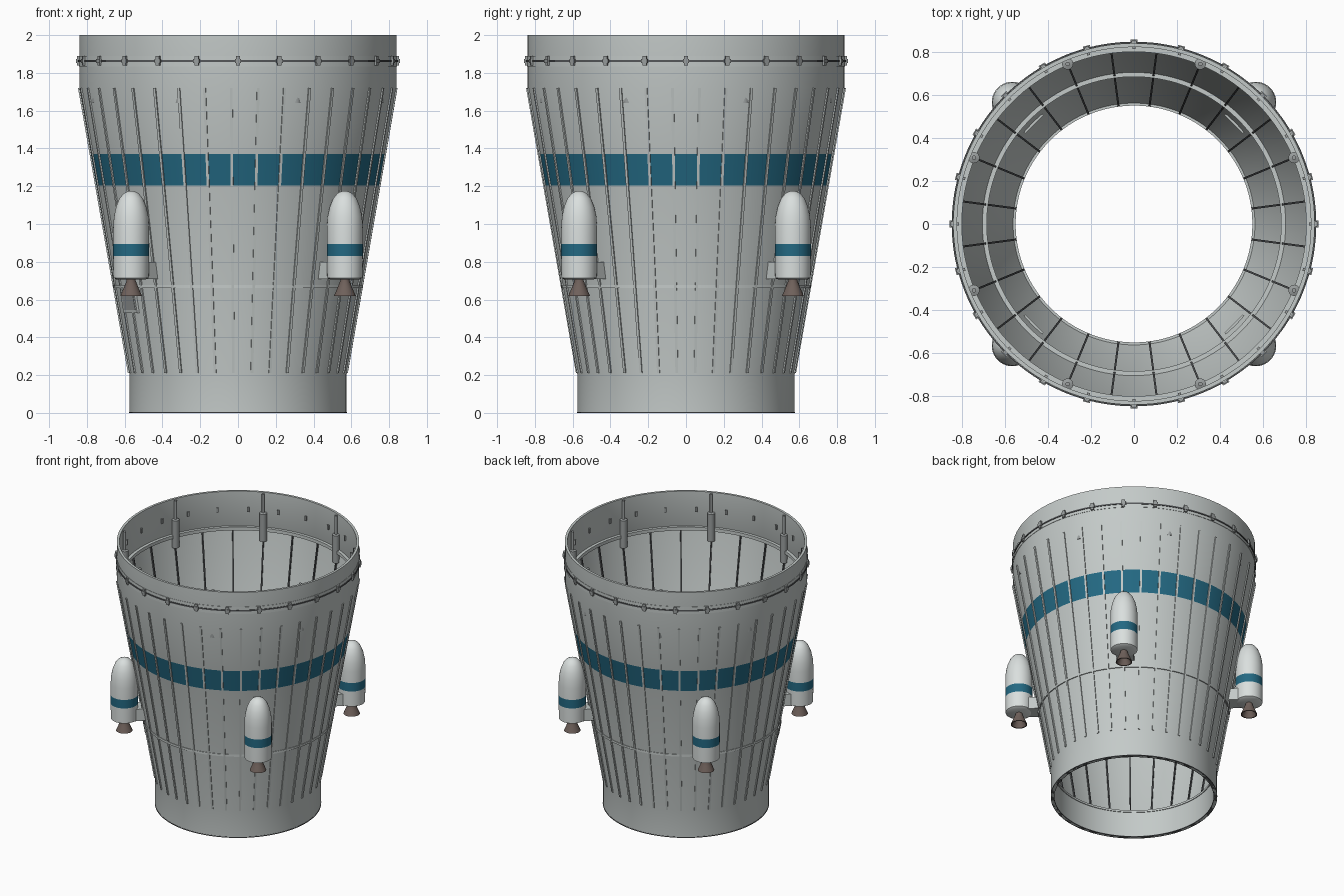
import bpy, bmesh
from math import sin, cos, pi, radians
from mathutils import Matrix, Vector

if "Cube" in bpy.data.objects:
    bpy.data.objects.remove(bpy.data.objects["Cube"], do_unlink=True)


def material(name, r, g, b):
    m = bpy.data.materials.new(name)
    m.use_nodes = True
    m.diffuse_color = (r, g, b, 1)
    m.node_tree.nodes["Principled BSDF"].inputs["Base Color"].default_value = (r, g, b, 1)
    return m


GREY = material("light grey", 0.55, 0.59, 0.58)
WHITE = material("off white", 0.70, 0.74, 0.73)
BLUE = material("deep blue", 0.017, 0.14, 0.225)
BROWN = material("nozzle brown", 0.16, 0.12, 0.105)
DARK = material("dark grey", 0.09, 0.095, 0.10)
MID = material("mid grey", 0.32, 0.34, 0.34)


def finish(name, bm, mats):
    bmesh.ops.recalc_face_normals(bm, faces=bm.faces)
    me = bpy.data.meshes.new(name)
    bm.to_mesh(me)
    bm.free()
    for m in mats:
        me.materials.append(m)
    ob = bpy.data.objects.new(name, me)
    bpy.context.collection.objects.link(ob)
    bpy.ops.object.select_all(action="DESELECT")
    ob.select_set(True)
    bpy.context.view_layer.objects.active = ob
    bpy.ops.object.shade_smooth_by_angle(angle=radians(30))
    return ob


def revolve(bm, profile, seg, at=(0, 0), closed=True):
    """Spin (radius, height) points about a vertical axis."""
    rings = []
    for r, z in profile:
        rings.append([bm.verts.new((at[0] + r * cos(2 * pi * i / seg),
                                    at[1] + r * sin(2 * pi * i / seg), z)) for i in range(seg)])
    pairs = list(zip(rings, rings[1:]))
    if closed:
        pairs.append((rings[-1], rings[0]))
    else:
        bm.faces.new(rings[0])
        bm.faces.new(rings[-1])
    for a, b in pairs:
        for i in range(seg):
            j = (i + 1) % seg
            bm.faces.new((a[i], a[j], b[j], b[i]))


def lathe(name, profile, mats, seg=111, at=(0, 0), closed=True, rule=None):
    bm = bmesh.new()
    revolve(bm, profile, seg, at, closed)
    bmesh.ops.recalc_face_normals(bm, faces=bm.faces)
    if rule:
        for f in bm.faces:
            f.material_index = rule(f)
    return finish(name, bm, mats)


def ring(name, r0, r1, z0, z1, mat):
    return lathe(name, [(r0, z0), (r1, z0), (r1, z1), (r0, z1)], [mat])


def slat(bm, angle, low, high, width, depth):
    """Bar from low to high, both (radius, height), with the given radial depth."""
    def point(r, t, z):
        return Matrix.Rotation(angle, 3, "Z") @ Vector((r, t, z))
    ends = [[bm.verts.new(point(r + d, t * width / 2, z))
             for d, t in ((0, -1), (depth, -1), (depth, 1), (0, 1))] for r, z in (low, high)]
    a, b = ends
    bm.faces.new(a)
    bm.faces.new(b)
    for i in range(4):
        j = (i + 1) % 4
        bm.faces.new((a[i], a[j], b[j], b[i]))


def slats(name, angles, low, high, width, depth, mat):
    bm = bmesh.new()
    for a in angles:
        slat(bm, a, low, high, width, depth)
    return finish(name, bm, [mat])


def around(count, offset=0.0):
    return [2 * pi * (i + offset) / count for i in range(count)]


def cone(z):
    return 0.575 + (z - 0.205) * 0.175


# Tapered shell with a painted band on the outside
STRIPE = (1.205, 1.37)
outer = [(0.575, 0), (0.575, 0.205)] + [(cone(z), z) for z in STRIPE] + [(0.84, 1.72), (0.84, 2)]
inner = [(0.822, 2), (0.822, 1.72), (cone(1.72) - 0.014, 1.71), (cone(0.21) - 0.014, 0.21),
         (0.555, 0.2), (0.555, 0)]


def shell_paint(f):
    c = f.calc_center_median()
    outward = f.normal.x * c.x + f.normal.y * c.y > 0
    return 1 if outward and STRIPE[0] < c.z < STRIPE[1] else 0


lathe("shell", outer + inner, [GREY, BLUE], rule=shell_paint)
ring("bottom_rim", 0.552, 0.577, 0, 0.006, DARK)

# Outer stringers and inner ribs
slats("outer_stringers", around(37, 0.5), (cone(0.21) - 0.006, 0.21),
      (cone(1.72) - 0.006, 1.72), 0.014, 0.013, GREY)
slats("inner_ribs", around(24, 0.5), (cone(0.21) - 0.024, 0.21),
      (cone(1.71) - 0.024, 1.71), 0.009, 0.014, DARK)

# Frames
ring("outer_frame", cone(0.67) - 0.01, cone(0.67) + 0.005, 0.66, 0.676, GREY)
ring("inner_frame", 0.684, 0.712, 1.0, 1.02, GREY)
ring("top_ledge", 0.80, 0.83, 1.71, 1.735, GREY)
ring("bottom_ledge", 0.55, 0.57, 0.195, 0.21, GREY)

# Clamp band with brackets inside and outside
ring("clamp_flange", 0.83, 0.8425, 1.835, 1.89, GREY)
ring("clamp_band", 0.835, 0.847, 1.857, 1.867, DARK)
slats("clamp_brackets", around(24), (0.835, 1.838), (0.835, 1.89), 0.022, 0.018, MID)
slats("clamp_bolts", around(24), (0.845, 1.852), (0.845, 1.874), 0.034, 0.012, MID)
slats("inner_brackets", around(24), (0.812, 1.845), (0.812, 1.88), 0.014, 0.014, MID)

# Separation pushers inside the top collar
for i, a in enumerate(around(8, 0.5)):
    at = (0.805 * cos(a), 0.805 * sin(a))
    lathe(f"pusher_{i + 1}", [(0.026, 1.64), (0.026, 1.85), (0.01, 1.855), (0.01, 1.995)],
          [MID], 20, at, closed=False)

# Four strap-on motors with nozzles and mounts
body = [(0.075, 0.705), (0.093, 0.715), (0.095, 0.83), (0.095, 0.895), (0.095, 0.98),
        (0.091, 1.04), (0.08, 1.09), (0.062, 1.135), (0.04, 1.162), (0.018, 1.173), (0.004, 1.175)]
nozzle = [(0.024, 0.72), (0.024, 0.7), (0.038, 0.665), (0.057, 0.62), (0.05, 0.62), (0.015, 0.69)]
for i, a in enumerate(around(4, 0.5)):
    at = (0.8 * cos(a), 0.8 * sin(a))
    lathe(f"motor_{i + 1}", body, [WHITE, BLUE], 40, at, closed=False,
          rule=lambda f: int(0.83 < f.calc_center_median().z < 0.895))
    lathe(f"nozzle_{i + 1}", nozzle, [BROWN], 32, at, closed=False)
slats("motor_mounts", around(4, 0.5), (0.655, 0.71), (0.655, 0.8), 0.12, 0.08, GREY)

# Access door frame and panel on one side
DOOR = radians(207)
slats("access_door", [DOOR], (cone(0.53) - 0.01, 0.53), (cone(0.64) - 0.01, 0.64), 0.16, 0.018, GREY)
slats("door_panel", [DOOR], (cone(0.545), 0.545), (cone(0.625), 0.625), 0.13, 0.01, MID)
